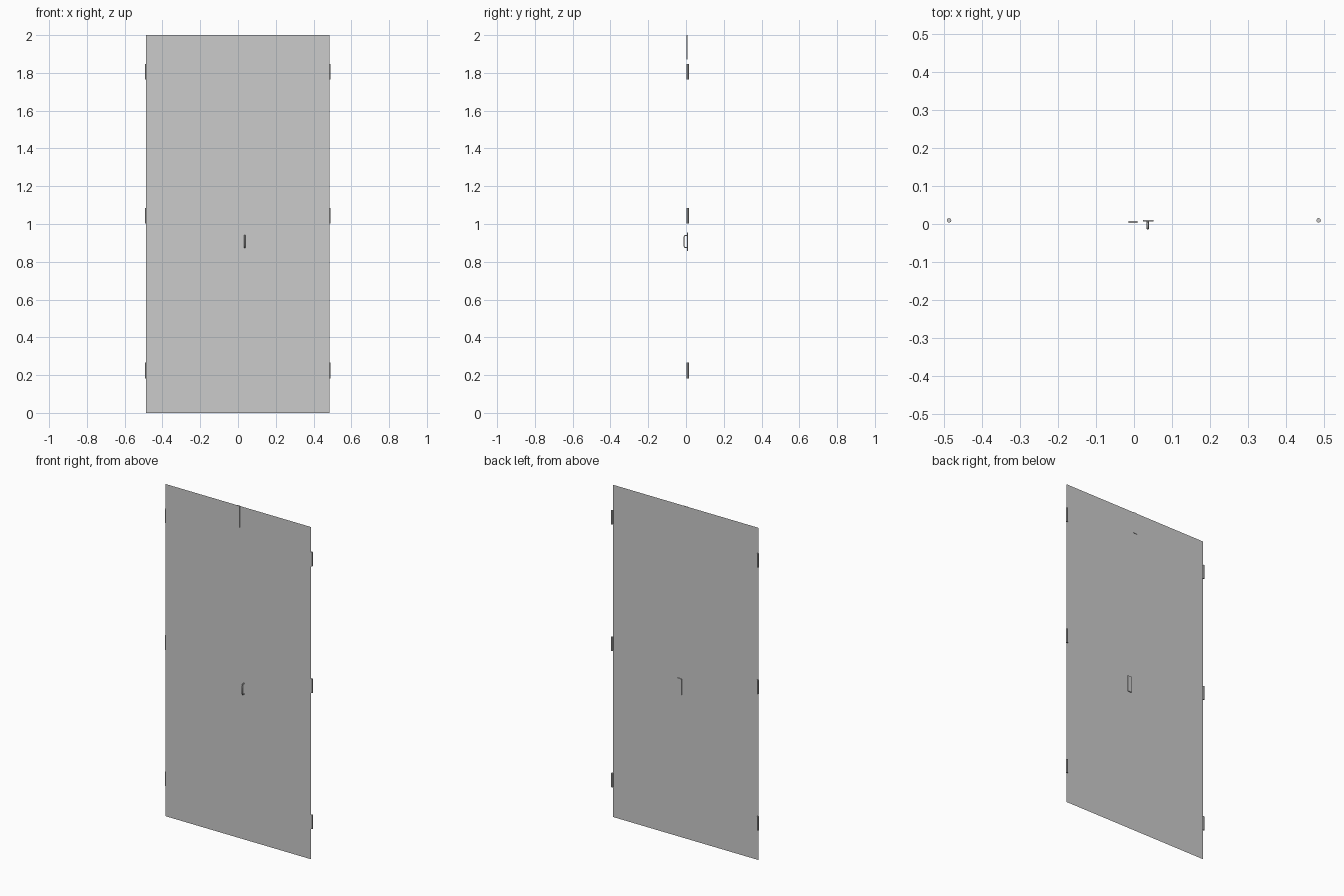
import bpy, bmesh
from mathutils import Vector

if "Cube" in bpy.data.objects:
    bpy.data.objects.remove(bpy.data.objects["Cube"])


def make_object(name, bm):
    mesh = bpy.data.meshes.new(name)
    bm.to_mesh(mesh)
    bm.free()
    obj = bpy.data.objects.new(name, mesh)
    bpy.context.collection.objects.link(obj)
    return obj


def panel(name, x0, x1, y, z0, z1):
    bm = bmesh.new()
    bm.faces.new([bm.verts.new(p) for p in
                  ((x0, y, z0), (x1, y, z0), (x1, y, z1), (x0, y, z1))])
    return make_object(name, bm)


def box(name, lo, hi):
    lo, hi = Vector(lo), Vector(hi)
    bm = bmesh.new()
    bmesh.ops.create_cube(bm, size=1)
    bmesh.ops.scale(bm, vec=hi - lo, verts=bm.verts)
    bmesh.ops.translate(bm, vec=(lo + hi) / 2, verts=bm.verts)
    return make_object(name, bm)


# Door leaves: thin sheets meeting just right of centre
panel("left_leaf", -0.486, 0.006, 0.005, 0, 2)
panel("right_leaf", 0.009, 0.484, 0.005, 0, 2)

# Meeting strip behind the gap
panel("meeting_strip", 0.004, 0.011, 0.0065, 0, 2)

# Flush bolt at the top of the left leaf
box("flush_bolt", (-0.015, 0.003, 1.87), (0.009, 0.008, 2))

# Hinge barrels, three on each side
for side, x in (("left", -0.486), ("right", 0.485)):
    for i, z in enumerate((0.224, 1.044, 1.806)):
        bm = bmesh.new()
        bmesh.ops.create_cone(bm, cap_ends=True, segments=8,
                              radius1=0.006, radius2=0.006, depth=0.084)
        bmesh.ops.translate(bm, vec=(x, 0.0095, z), verts=bm.verts)
        make_object(f"{side}_hinge_{i + 1}", bm)

# Pull handle: bent bar on the front
curve = bpy.data.curves.new("pull_handle", 'CURVE')
curve.dimensions = '3D'
curve.bevel_depth = 0.0035
curve.bevel_resolution = 1
spline = curve.splines.new('POLY')
path = [(0.006, 0.875), (-0.007, 0.877), (-0.0115, 0.885),
        (-0.0115, 0.93), (-0.007, 0.938), (0.006, 0.94)]
spline.points.add(len(path) - 1)
for pt, (y, z) in zip(spline.points, path):
    pt.co = (0.036, y, z, 1)
bpy.context.collection.objects.link(bpy.data.objects.new("pull_handle", curve))

# Push plate on the back
box("push_plate", (0.023, 0.006, 0.858), (0.051, 0.011, 0.955))
